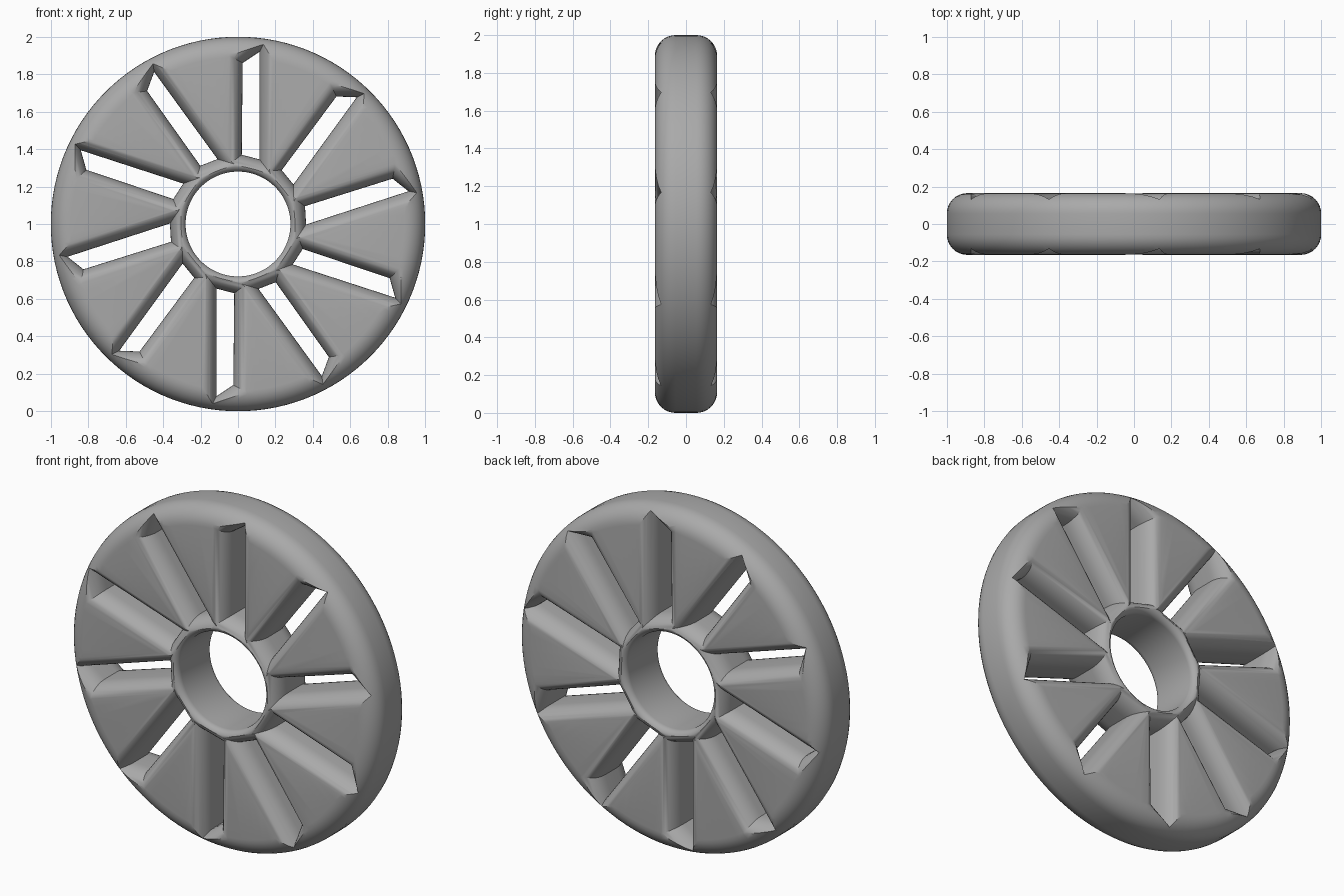
import bpy, bmesh, math
from mathutils import Vector, Matrix

if "Cube" in bpy.data.objects:
    bpy.data.objects.remove(bpy.data.objects["Cube"])

HALF, OUTER, INNER = 0.165, 1.0, 0.28
SLOTS, STEPS = 10, 8

grey = bpy.data.materials.new("mid grey")
grey.use_nodes = True
grey.diffuse_color = (0.4, 0.4, 0.4, 1)
grey.node_tree.nodes["Principled BSDF"].inputs["Base Color"].default_value = grey.diffuse_color


def make_object(name, bm):
    bmesh.ops.recalc_face_normals(bm, faces=bm.faces)
    mesh = bpy.data.meshes.new(name)
    bm.to_mesh(mesh)
    bm.free()
    mesh.materials.append(grey)
    obj = bpy.data.objects.new(name, mesh)
    bpy.context.collection.objects.link(obj)
    return obj


def loft(bm, rings, closed):
    """Skin a list of rings; either loop back to the first or cap the ends."""
    n = len(rings[0])
    rows = [[bm.verts.new(p) for p in ring] for ring in rings]
    for i in range(len(rows) if closed else len(rows) - 1):
        a, b = rows[i], rows[(i + 1) % len(rows)]
        for j in range(n):
            k = (j + 1) % n
            bm.faces.new((a[j], a[k], b[k], b[j]))
    if not closed:
        bm.faces.new(rows[0])
        bm.faces.new(rows[-1])


def corner(r, y, radius, start):
    """Quarter-round points (radius, depth) of the ring's cross-section."""
    angles = [start + math.pi / 2 * i / STEPS for i in range(STEPS + 1)]
    return [(r + radius * math.cos(a), y + radius * math.sin(a)) for a in angles]


# Ring body: a rounded section turned about the axle
big, small = 0.11, 0.04
section = (corner(OUTER - big, HALF - big, big, 0)
           + corner(INNER + small, HALF - small, small, math.pi / 2)
           + corner(INNER + small, small - HALF, small, math.pi)
           + corner(OUTER - big, big - HALF, big, math.pi * 1.5))
bm = bmesh.new()
turns = [2 * math.pi * i / 120 for i in range(120)]
loft(bm, [[(r * math.cos(a), y, r * math.sin(a)) for r, y in section] for a in turns], True)
wheel = make_object("slotted_wheel", bm)


def grow(points, d):
    """Offset a counter-clockwise outline outward with mitred corners."""
    out = []
    for i, p in enumerate(points):
        e1 = (p - points[i - 1]).normalized()
        e2 = (points[(i + 1) % len(points)] - p).normalized()
        n1, n2 = Vector((e1.y, -e1.x)), Vector((e2.y, -e2.x))
        out.append(p + (n1 + n2) * d / (1 + n1.dot(n2)))
    return out


# Slot cutter: narrow in the middle, flaring to rounded lips on both faces
slot = [Vector(p) for p in ((0.02, 0.37), (0.115, 0.345), (0.115, 0.92), (0.025, 0.86))]
depth, lip = 0.11, 0.075
levels = [(HALF - depth + depth * math.sin(t), lip * (1 - math.cos(t)))
          for t in (math.pi / 2 * i / STEPS for i in range(STEPS + 1))]
levels.append((HALF + 0.05, lip))
levels = [(-y, d) for y, d in reversed(levels)] + levels

for i in range(SLOTS):
    bm = bmesh.new()
    loft(bm, [[(p.x, y, p.y) for p in grow(slot, d)] for y, d in levels], False)
    bm.transform(Matrix.Rotation(2 * math.pi * i / SLOTS, 4, 'Y'))
    cutter = make_object("slot_cutter", bm)
    cutter.hide_render = True
    cut = wheel.modifiers.new("slot", 'BOOLEAN')
    cut.operation, cut.solver, cut.object = 'DIFFERENCE', 'EXACT', cutter
    bpy.context.view_layer.objects.active = wheel
    bpy.ops.object.modifier_apply(modifier=cut.name)
    bpy.data.objects.remove(cutter)

# Stand the wheel on the ground and smooth its rounded surfaces
wheel.location.z = OUTER
bpy.ops.object.select_all(action='DESELECT')
wheel.select_set(True)
bpy.context.view_layer.objects.active = wheel
bpy.ops.object.shade_smooth_by_angle(angle=math.radians(30))
